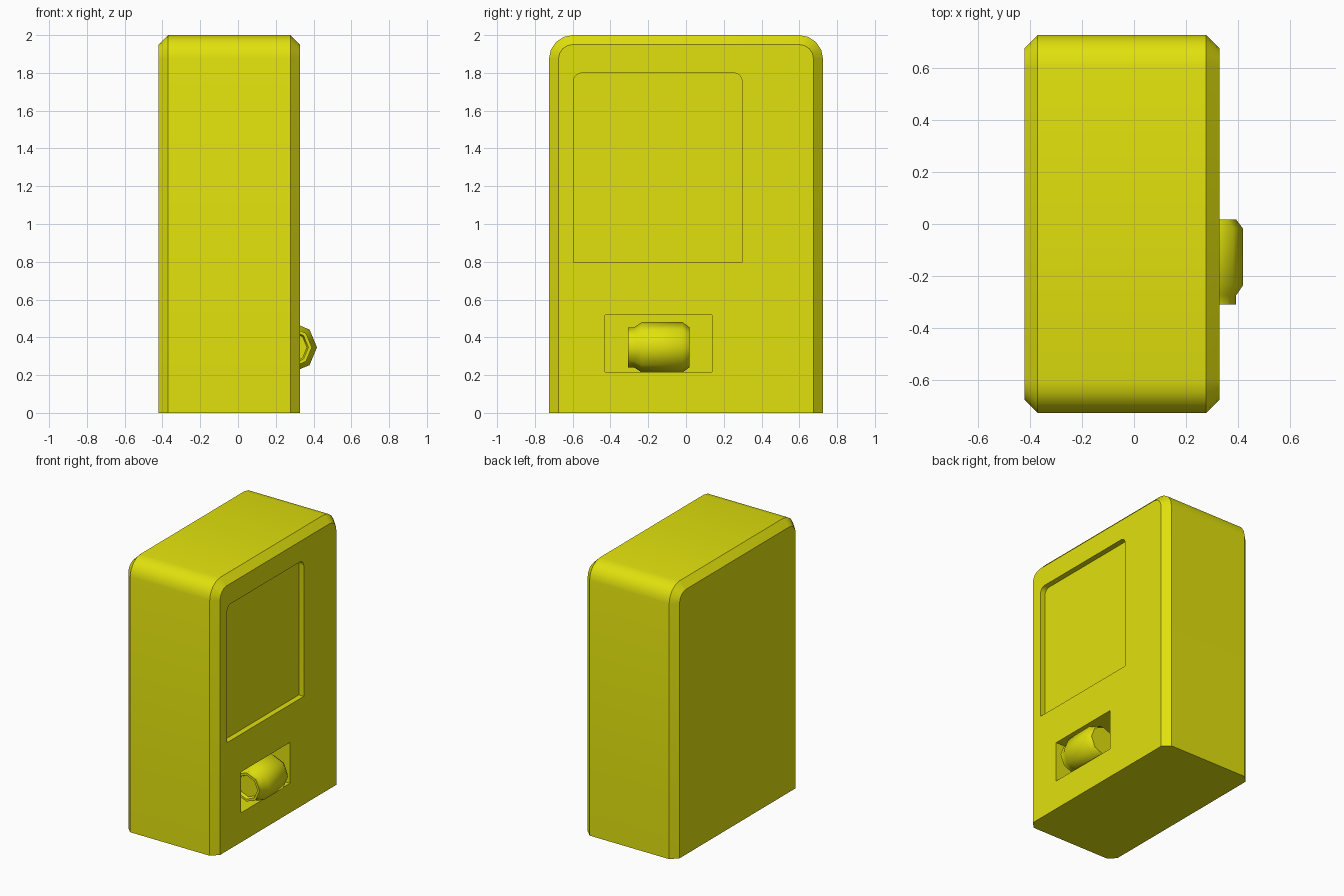
import bpy, bmesh, math

if "Cube" in bpy.data.objects:
    bpy.data.objects.remove(bpy.data.objects["Cube"])

yellow = bpy.data.materials.new("yellow")
yellow.diffuse_color = (0.75, 0.75, 0.004, 1)
yellow.use_nodes = True
yellow.node_tree.nodes["Principled BSDF"].inputs["Base Color"].default_value = yellow.diffuse_color


def finish(bm, name):
    bmesh.ops.recalc_face_normals(bm, faces=bm.faces[:])
    me = bpy.data.meshes.new(name)
    bm.to_mesh(me)
    bm.free()
    ob = bpy.data.objects.new(name, me)
    bpy.context.collection.objects.link(ob)
    me.materials.append(yellow)
    return ob


def bridge(bm, rings):
    n = len(rings[0])
    for a, b in zip(rings, rings[1:]):
        for i in range(n):
            j = (i + 1) % n
            bm.faces.new((a[i], a[j], b[j], b[i]))
    bm.faces.new(rings[0][::-1])
    bm.faces.new(rings[-1])


def arch(y0, y1, z0, z1, r, inset, steps=4):
    """Outline in the yz plane with rounded top corners, inset on sides and top."""
    pts = [(y0 + inset, z0), (y1 - inset, z0)]
    for cy, start in ((y1 - r, 0), (y0 + r, 90)):
        for i in range(steps + 1 if r else 1):
            a = math.radians(start + 90 * i / steps)
            pts.append((cy + (r - inset) * math.cos(a), z1 - r + (r - inset) * math.sin(a)))
    return pts


def prism(name, y0, y1, z0, z1, r, sections):
    bm = bmesh.new()
    bridge(bm, [[bm.verts.new((x, y, z)) for y, z in arch(y0, y1, z0, z1, r, inset)]
                for x, inset in sections])
    return finish(bm, name)


def smooth(ob, angle):
    bpy.ops.object.select_all(action='DESELECT')
    ob.select_set(True)
    bpy.context.view_layer.objects.active = ob
    bpy.ops.object.shade_smooth_by_angle(angle=math.radians(angle))


# cabinet with chamfered front and back rims
cabinet = prism("cabinet", -0.725, 0.725, 0, 2, 0.125,
                [(-0.42, 0.05), (-0.37, 0), (0.277, 0), (0.327, 0.05)])

# display window and dispensing slot recesses
cutters = [prism("window_cutter", -0.595, 0.297, 0.795, 1.80, 0.045, [(0.287, 0), (0.5, 0)]),
           prism("slot_cutter", -0.43, 0.137, 0.217, 0.517, 0, [(0.13, 0), (0.5, 0)])]
bpy.context.view_layer.objects.active = cabinet
for c in cutters:
    m = cabinet.modifiers.new("recess", 'BOOLEAN')
    m.operation = 'DIFFERENCE'
    m.solver = 'EXACT'
    m.object = c
    bpy.ops.object.modifier_apply(modifier=m.name)
    bpy.data.objects.remove(c)
smooth(cabinet, 35)

# eight-sided drink can lying in the slot, with a recessed lid
profile = [(-0.285, 0.08), (-0.308, 0.088), (-0.308, 0.106), (-0.275, 0.106),
           (-0.235, 0.133), (-0.018, 0.133), (0.018, 0.106)]
bm = bmesh.new()
bridge(bm, [[bm.verts.new((0.285 + r * math.cos(math.tau * i / 8), y,
                           0.347 + r * math.sin(math.tau * i / 8))) for i in range(8)]
            for y, r in profile])
smooth(finish(bm, "drink_can"), 46)
